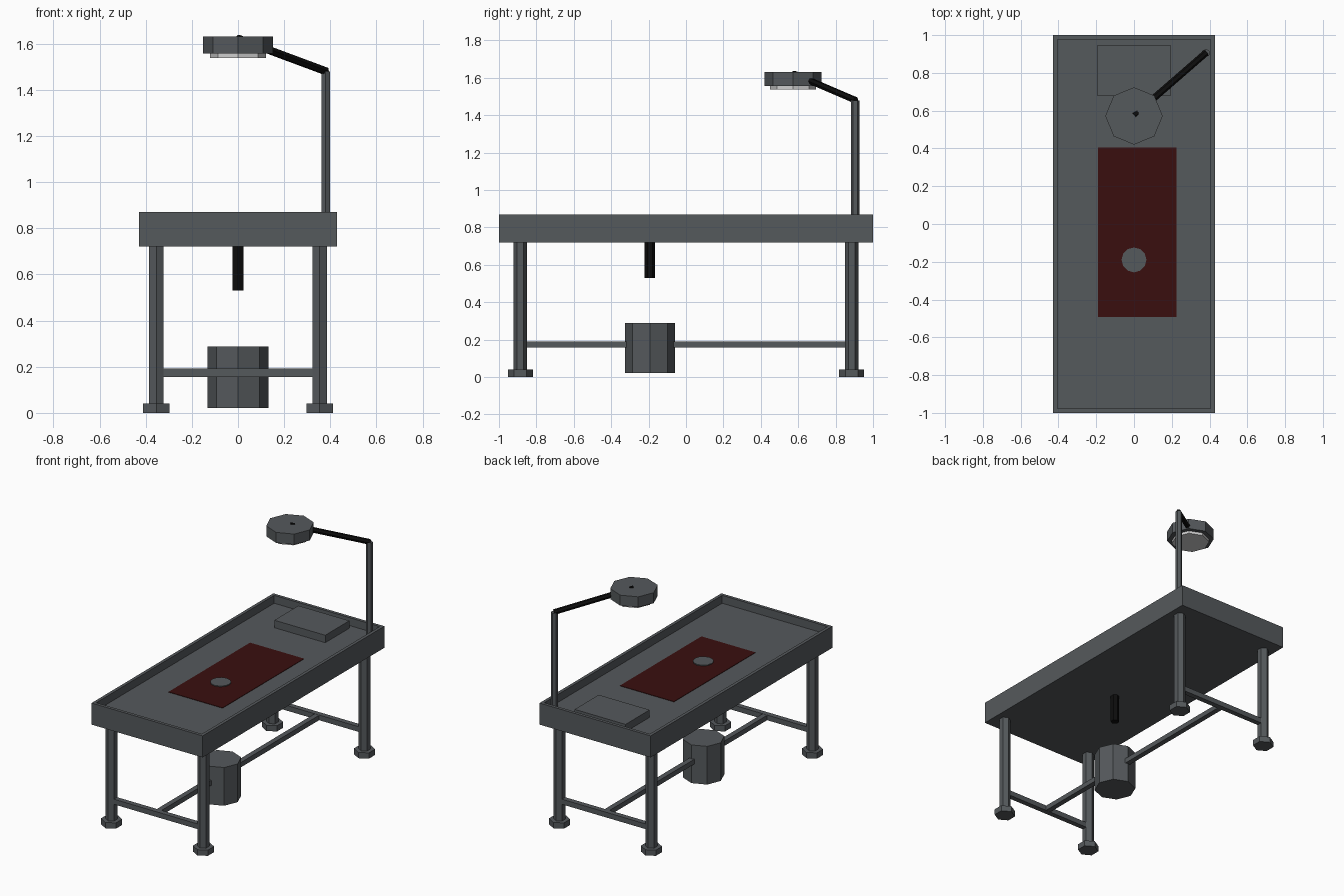
import bpy, bmesh, math
from mathutils import Vector, Matrix

if "Cube" in bpy.data.objects:
    bpy.data.objects.remove(bpy.data.objects["Cube"])


def material(name, rgb):
    m = bpy.data.materials.new(name)
    m.diffuse_color = (*rgb, 1)
    m.use_nodes = True
    m.node_tree.nodes["Principled BSDF"].inputs["Base Color"].default_value = m.diffuse_color
    return m


STEEL = material("dark steel", (0.091, 0.10, 0.107))
RED = material("dark red", (0.042, 0.0045, 0.0045))
BLACK = material("black rubber", (0.004, 0.004, 0.004))
LENS = material("lamp glass", (0.62, 0.62, 0.62))


def finish(name, bm, mat):
    bmesh.ops.recalc_face_normals(bm, faces=bm.faces)
    me = bpy.data.meshes.new(name)
    bm.to_mesh(me)
    bm.free()
    me.materials.append(mat)
    ob = bpy.data.objects.new(name, me)
    bpy.context.collection.objects.link(ob)
    return ob


def cube(bm, lo, hi):
    lo, hi = Vector(lo), Vector(hi)
    m = Matrix.Translation((lo + hi) / 2) @ Matrix.Diagonal((*(hi - lo), 1))
    bmesh.ops.create_cube(bm, size=1, matrix=m)


def box(name, lo, hi, mat):
    bm = bmesh.new()
    cube(bm, lo, hi)
    return finish(name, bm, mat)


def rod(name, a, b, r, sides, mat):
    """Prism from a to b; upright ones have a corner on the y axis."""
    a, b = Vector(a), Vector(b)
    d = (b - a).normalized()
    u = Vector((0, 1, 0)) if abs(d.z) > 0.99 else d.cross(Vector((0, 0, 1))).normalized()
    v = d.cross(u)
    bm = bmesh.new()
    rings = []
    for p in (a, b):
        rings.append([bm.verts.new(p + r * (u * math.cos(t) + v * math.sin(t)))
                      for t in (2 * math.pi * i / sides for i in range(sides))])
    for i in range(sides):
        j = (i + 1) % sides
        bm.faces.new((rings[0][i], rings[0][j], rings[1][j], rings[1][i]))
    bm.faces.new(rings[0])
    bm.faces.new(rings[1])
    return finish(name, bm, mat)


# Tray: box with inset, sunken top
FLOOR, RIM, UNDER = 0.815, 0.87, 0.72
bm = bmesh.new()
cube(bm, (-0.428, -1, UNDER), (0.428, 1, RIM))
bm.faces.ensure_lookup_table()
top = max(bm.faces, key=lambda f: f.calc_center_median().z)
bmesh.ops.inset_region(bm, faces=[top], thickness=0.031)
ext = bmesh.ops.extrude_face_region(bm, geom=[top])
bmesh.ops.translate(bm, vec=(0, 0, FLOOR - RIM),
                    verts=[g for g in ext["geom"] if isinstance(g, bmesh.types.BMVert)])
if top.is_valid:
    bmesh.ops.delete(bm, geom=[top], context='FACES_ONLY')
finish("tray", bm, STEEL)

# Items in the tray
box("stain_plate", (-0.19, -0.493, FLOOR - 0.002), (0.226, 0.404, FLOOR + 0.003), RED)
rod("drain_cover", (0, -0.19, FLOOR - 0.01), (0, -0.19, FLOOR + 0.009), 0.066, 12, STEEL)
box("head_rest", (-0.196, 0.68, FLOOR - 0.005), (0.196, 0.945, 0.867), STEEL)

# Legs and feet
LX, LY = 0.354, 0.886
for sx, side in ((-1, "left"), (1, "right")):
    for sy, end in ((-1, "front"), (1, "back")):
        x, y = sx * LX, sy * LY
        rod(f"{end}_{side}_leg", (x, y, 0.02), (x, y, UNDER + 0.005), 0.037, 6, STEEL)
        rod(f"{end}_{side}_foot", (x, y, 0), (x, y, 0.04), 0.067, 6, STEEL)

# H-shaped stretchers
for sy, end in ((-1, "front"), (1, "back")):
    y = sy * LY
    box(f"{end}_stretcher", (-LX, y - 0.018, 0.156), (LX, y + 0.018, 0.192), STEEL)
box("long_stretcher", (-0.018, -LY, 0.157), (0.018, LY, 0.191), STEEL)

# Drain pipe and bucket
rod("drain_pipe", (0, -0.193, 0.53), (0, -0.193, UNDER + 0.005), 0.028, 6, BLACK)
rod("bucket", (0, -0.193, 0.022), (0, -0.193, 0.288), 0.133, 8, STEEL)

# Lamp on its post
rod("lamp_post", (0.38, 0.905, FLOOR - 0.005), (0.38, 0.905, 1.48), 0.022, 6, STEEL)
rod("lamp_arm", (0.382, 0.907, 1.48), (0, 0.575, 1.622), 0.018, 6, BLACK)
rod("lamp_head", (0, 0.572, 1.557), (0, 0.572, 1.63), 0.152, 8, STEEL)
rod("lamp_lens", (0, 0.572, 1.538), (0, 0.572, 1.56), 0.122, 8, LENS)
